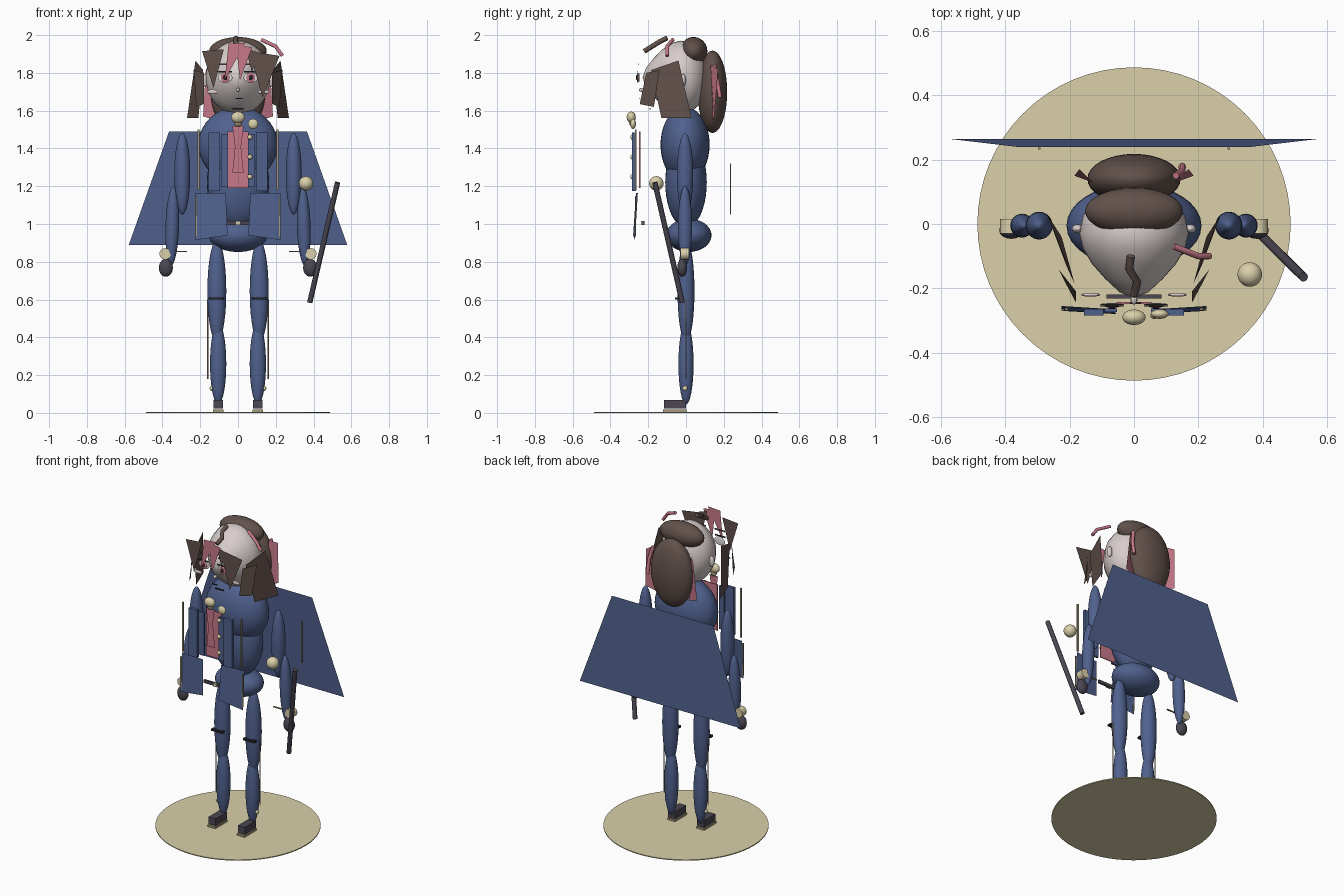
import bpy, bmesh
from math import pi, radians
from mathutils import Vector, Matrix

cube = bpy.data.objects.get("Cube")
if cube:
    bpy.data.objects.remove(cube)


def material(name, r, g, b):
    m = bpy.data.materials.new(name)
    m.use_nodes = True
    m.diffuse_color = (r, g, b, 1)
    node = next(n for n in m.node_tree.nodes if n.type == 'BSDF_PRINCIPLED')
    node.inputs["Base Color"].default_value = (r, g, b, 1)
    return m


BLUE = material("coat blue", .08, .12, .27)
CREAM = material("cream gold", .7, .63, .4)
BRASS = material("dull brass", .38, .33, .19)
PINK = material("rose pink", .57, .19, .25)
BROWN = material("hair brown", .12, .082, .07)
SKIN = material("pale skin", .68, .61, .6)
PLUM = material("dark plum", .07, .063, .085)
BLACK = material("near black", .02, .018, .025)
WHITE = material("eye white", .85, .82, .82)


def finish(name, bm, mat, smooth=True):
    bmesh.ops.recalc_face_normals(bm, faces=bm.faces)
    me = bpy.data.meshes.new(name)
    bm.to_mesh(me)
    bm.free()
    me.materials.append(mat)
    for p in me.polygons:
        p.use_smooth = smooth
    if smooth:
        me.set_sharp_from_angle(angle=radians(40))
    ob = bpy.data.objects.new(name, me)
    bpy.context.collection.objects.link(ob)
    return ob


def ball(name, mat, loc, radii, tilt=0):
    bm = bmesh.new()
    mtx = Matrix.Translation(loc) @ Matrix.Rotation(tilt, 4, 'Y') @ Matrix.Diagonal((*radii, 1))
    bmesh.ops.create_uvsphere(bm, u_segments=32, v_segments=20, radius=1, matrix=mtx)
    return finish(name, bm, mat)


def box(name, mat, loc, size):
    bm = bmesh.new()
    bmesh.ops.create_cube(bm, size=1, matrix=Matrix.Translation(loc) @ Matrix.Diagonal((*size, 1)))
    return finish(name, bm, mat, False)


def rod(name, mat, a, b, r, sides=24):
    a, b = Vector(a), Vector(b)
    bm = bmesh.new()
    turn = (b - a).to_track_quat('Z', 'Y').to_matrix().to_4x4()
    bmesh.ops.create_cone(bm, cap_ends=True, segments=sides, radius1=r, radius2=r,
                          depth=(b - a).length, matrix=Matrix.Translation((a + b) / 2) @ turn)
    return finish(name, bm, mat)


def sheet(name, mat, points, s=1):
    bm = bmesh.new()
    bm.faces.new([bm.verts.new((x * s, y, z)) for x, y, z in points])
    return finish(name, bm, mat, False)


def front_sheet(name, mat, y, points, s=1):
    return sheet(name, mat, [(x, y, z) for x, z in points], s)


def tube(name, mat, points, r):
    cu = bpy.data.curves.new(name, 'CURVE')
    cu.dimensions = '3D'
    cu.bevel_depth = r
    cu.bevel_resolution = 2
    cu.use_fill_caps = True
    sp = cu.splines.new('POLY')
    sp.points.add(len(points) - 1)
    for p, co in zip(sp.points, points):
        p.co = (*co, 1)
    cu.materials.append(mat)
    ob = bpy.data.objects.new(name, cu)
    bpy.context.collection.objects.link(ob)
    return ob


# Stand
rod("stand_disc", CREAM, (0, 0, 0), (0, 0, .006), .487, 64)

# Torso
ball("chest", BLUE, (0, -.005, 1.42), (.21, .13, .2))
ball("waist", BLUE, (0, 0, 1.22), (.165, .11, .24))
ball("hips", BLUE, (0, .015, .94), (.155, .12, .088))

# Head: egg turned around the front-back axis
profile = [(0, .11), (.07, .1), (.125, .07), (.16, .025), (.17, -.03),
           (.16, -.075), (.13, -.125), (.09, -.17), (.045, -.212), (0, -.23)]
bm = bmesh.new()
vs = [bm.verts.new((r, y, 0)) for r, y in profile]
es = [bm.edges.new(p) for p in zip(vs, vs[1:])]
bmesh.ops.spin(bm, geom=vs + es, cent=(0, 0, 0), axis=(0, 1, 0), angle=2 * pi, steps=36)
bmesh.ops.remove_doubles(bm, verts=bm.verts, dist=.0005)
bmesh.ops.transform(bm, verts=bm.verts,
                    matrix=Matrix.Translation((0, 0, 1.775)) @ Matrix.Diagonal((1, 1, 1.15, 1)))
finish("head", bm, SKIN)

# Hair masses and top lock
ball("hair_cap", BROWN, (0, .04, 1.915), (.152, .073, .075))
ball("back_hair", BROWN, (0, .14, 1.7), (.145, .078, .218))
tube("top_lock", BROWN, [(-.01, -.1, 1.985), (-.015, -.14, 1.965), (.01, -.18, 1.94), (0, -.22, 1.915)], .013)

# Fringe shards
front_sheet("fringe_left", BROWN, -.27, [(.06, 1.915), (.22, 1.89), (.13, 1.67)])
front_sheet("fringe_right", BROWN, -.265, [(-.19, 1.915), (-.075, 1.925), (-.13, 1.72)])
front_sheet("fringe_middle", BROWN, -.275, [(.04, 1.93), (.1, 1.91), (.075, 1.8)])
front_sheet("pink_fringe_right", PINK, -.28, [(-.05, 1.955), (.04, 1.96), (-.07, 1.765)])
front_sheet("pink_fringe_left", PINK, -.285, [(-.01, 1.95), (.075, 1.935), (.01, 1.76)])

# Cape and central clothing
sheet("cape", BLUE, [(-.365, .24, 1.49), (.365, .24, 1.49), (.578, .265, .89), (-.578, .265, .89)])
box("shirt_front", PINK, (0, -.245, 1.34), (.11, .006, .3))
front_sheet("tie", PINK, -.28, [(-.017, 1.4), (.017, 1.4), (.03, 1.27), (-.03, 1.27)])
front_sheet("tie_knot", PINK, -.285, [(-.03, 1.52), (.03, 1.52), (.015, 1.4), (-.015, 1.4)])
ball("brooch", CREAM, (0, -.29, 1.565), (.036, .024, .03))
ball("brooch_drop", BRASS, (0, -.285, 1.535), (.02, .015, .02))
ball("chest_badge", CREAM, (.08, -.28, 1.53), (.027, .015, .027))
for z in (1.46, 1.355, 1.25):
    ball("coat_button", CREAM, (.063, -.285, z), (.013, .01, .013))
box("belt", PLUM, (0, -.225, 1.005), (.17, .012, .02))
box("buckle", CREAM, (0, -.235, 1.005), (.026, .008, .02))
box("mouth", BLACK, (.005, -.245, 1.665), (.035, .004, .006))
ball("nose", SKIN, (0, -.235, 1.71), (.01, .015, .01))
box("collar_line", BLACK, (0, -.19, 1.61), (.06, .006, .008))

# Paired parts
for s, side in ((-1, "right"), (1, "left")):
    # Legs and shoes
    ball("thigh_" + side, BLUE, (.112 * s, 0, .645), (.05, .045, .27))
    ball("shin_" + side, BLUE, (.105 * s, 0, .26), (.043, .04, .215))
    box("knee_strap_" + side, BLACK, (.115 * s, -.045, .605), (.08, .025, .012))
    rod("leg_piping_" + side, BRASS, (.16 * s, 0, .18), (.16 * s, 0, .6), .003, 8)
    ball("ankle_button_" + side, CREAM, (.14 * s, -.005, .13), (.01, .013, .013))
    box("shoe_" + side, PLUM, (.105 * s, -.058, .045), (.05, .115, .046))
    box("sole_" + side, BRASS, (.105 * s, -.06, .012), (.055, .125, .012))

    # Arms and hands
    ball("upper_arm_" + side, BLUE, (.295 * s, -.005, 1.265), (.042, .043, .215))
    ball("forearm_" + side, BLUE, (.348 * s, -.005, .99), (.036, .037, .21), -.03 * s)
    rod("cuff_" + side, CREAM, (.386 * s, -.03, .842), (.386 * s, .016, .842), .03)
    box("cuff_pin_" + side, BRASS, (.3 * s, -.02, .855), (.06, .008, .006))
    ball("hand_" + side, PLUM, (.382 * s, -.02, .768), (.037, .026, .047))

    # Coat panels and trim
    box("lapel_" + side, BLUE, (.125 * s, -.275, 1.33), (.06, .02, .31))
    box("inner_lapel_" + side, BLUE, (.072 * s, -.268, 1.335), (.038, .012, .28))
    box("coat_trim_" + side, BRASS, (.21 * s, -.265, 1.34), (.01, .008, .32))
    sheet("coat_tail_" + side, BLUE, [(.225, -.255, 1.165), (.065, -.265, 1.165),
                                     (.055, -.28, .94), (.225, -.27, .915)], s)
    box("tail_trim_" + side, BRASS, (.222 * s, -.268, 1.04), (.008, .006, .21))
    box("cape_trim_" + side, BRASS, (.295 * s, .235, 1.185), (.008, .006, .27))

    # Side locks and pink strands
    sheet("side_lock_" + side, BROWN, [(.185, -.185, 1.815), (.225, -.04, 1.865),
                                      (.27, .03, 1.56), (.21, -.13, 1.56)], s)
    sheet("front_lock_" + side, BROWN, [(.18, -.21, 1.8), (.235, -.14, 1.815),
                                       (.22, -.17, 1.62), (.18, -.245, 1.635)], s)
    sheet("pink_strand_" + side, PINK, [(.13, .13, 1.84), (.17, .17, 1.82),
                                       (.185, .15, 1.57), (.12, .14, 1.55)], s)
    tube("pink_back_curl_" + side, PINK, [(.13, .15, 1.84), (.15, .165, 1.76), (.15, .18, 1.67)], .011)
    tube("pink_curl_" + side, PINK, [(.125, -.07, 1.975), (.2, -.1, 1.94), (.235, -.1, 1.89)], .01)

    # Ears and face
    ball("ear_" + side, SKIN, (.175 * s, -.015, 1.76), (.018, .014, .035))
    ball("cheek_" + side, SKIN, (.135 * s, -.22, 1.7), (.03, .006, .012))
    for part, mat, depth, w, h in (("eye_white", WHITE, .25, .038, .027), ("iris", PINK, .256, .023, .026),
                                   ("pupil", BLACK, .261, .011, .014)):
        ball(part + "_" + side, mat, (.068 * s, -depth, 1.775), (w, .004, h))
    box("lash_" + side, BLACK, (.068 * s, -.255, 1.805), (.075, .004, .008))
    box("brow_" + side, BROWN, (.068 * s, -.25, 1.845), (.07, .004, .009))

# Staff and orb
rod("staff", PLUM, (.38, -.02, .585), (.527, -.165, 1.22), .014, 16)
ball("orb", CREAM, (.36, -.157, 1.215), (.038, .038, .038))
